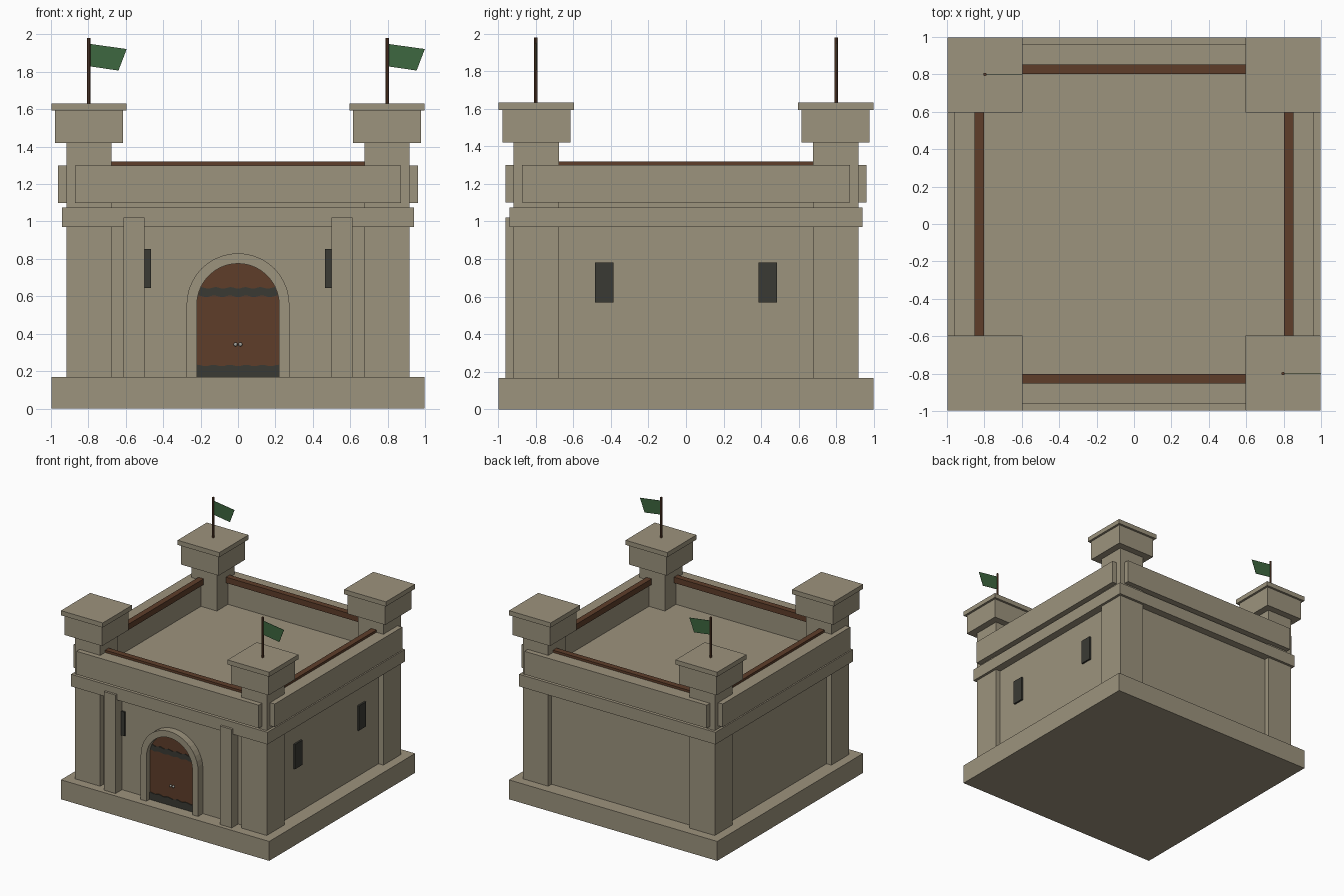
import bpy, bmesh, math
from mathutils import Matrix

cube = bpy.data.objects.get("Cube")
if cube:
    bpy.data.objects.remove(cube, do_unlink=True)


def material(name, rgb):
    m = bpy.data.materials.new(name)
    m.use_nodes = True
    m.diffuse_color = (*rgb, 1)
    m.node_tree.nodes["Principled BSDF"].inputs["Base Color"].default_value = (*rgb, 1)
    return m


STONE = material("stone", (0.335, 0.293, 0.206))
WOOD = material("brown wood", (0.112, 0.048, 0.023))
IRON = material("dark iron", (0.042, 0.042, 0.034))
CLOTH = material("green cloth", (0.048, 0.135, 0.05))
METAL = material("pale metal", (0.4, 0.39, 0.35))


def finish(name, bm, mat):
    bmesh.ops.recalc_face_normals(bm, faces=bm.faces)
    me = bpy.data.meshes.new(name)
    bm.to_mesh(me)
    bm.free()
    me.materials.append(mat)
    ob = bpy.data.objects.new(name, me)
    bpy.context.collection.objects.link(ob)
    return ob


def box(name, x, y, z, mat=STONE, turn=0):
    """Box from (min, max) ranges, turned about the z axis by quarter turns."""
    bm = bmesh.new()
    bmesh.ops.create_cube(bm, size=1)
    for v in bm.verts:
        for i, (lo, hi) in enumerate((x, y, z)):
            v.co[i] = lo if v.co[i] < 0 else hi
    bm.transform(Matrix.Rotation(turn * math.pi / 2, 4, 'Z'))
    return finish(name, bm, mat)


def panel(name, points, y, depth, mat):
    """Outline in the x-z plane, extruded from y towards the back."""
    bm = bmesh.new()
    face = bm.faces.new([bm.verts.new((px, y, pz)) for px, pz in points])
    if depth:
        new = bmesh.ops.extrude_face_region(bm, geom=[face])["geom"]
        for v in new:
            if isinstance(v, bmesh.types.BMVert):
                v.co.y += depth
    return finish(name, bm, mat)


def square(name, cx, cy, half, z):
    return box(name, (cx - half, cx + half), (cy - half, cy + half), z)


# Base, main block and the ledge that carries the roof floor
WALL, FLOOR, C = 0.872, 0.168, 0.797
square("base", 0, 0, 0.997, (0, FLOOR))
square("main_block", 0, 0, WALL, (FLOOR, 1.0))
square("ledge", 0, 0, 0.94, (0.97, 1.075))

# Corner towers with stepped caps
for sx in (-1, 1):
    for sy in (-1, 1):
        side = ("front" if sy < 0 else "back") + ("_left" if sx > 0 else "_right")
        square(side + "_tower", sx * C, sy * C, 0.121, (FLOOR, 1.43))
        square(side + "_tower_head", sx * C, sy * C, 0.181, (1.42, 1.6))
        square(side + "_tower_cap", sx * C, sy * C, 0.2, (1.592, 1.632))

# Parapets, their set-back footings and wooden rails
for turn, side in enumerate(("front", "left", "back", "right")):
    box(side + "_parapet", (-0.872, 0.872), (-0.962, -0.828), (1.1, 1.3), STONE, turn)
    box(side + "_parapet_footing", (-0.8, 0.8), (-WALL, -0.828), (1.06, 1.11), STONE, turn)
    box(side + "_rail", (-0.68, 0.68), (-0.852, -0.802), (1.27, 1.32), WOOD, turn)

# Front pilasters and narrow windows
for s, side in ((-1, "right"), (1, "left")):
    box(side + "_pilaster", sorted((s * 0.612, s * 0.5)), (-0.96, -0.8), (FLOOR, 1.02))
    box(side + "_front_window", sorted((s * 0.565, s * 0.465)), (-WALL - 0.015, -0.85),
        (0.645, 0.853), IRON)

# Windows of the right-hand wall
for s, side in ((-1, "front"), (1, "rear")):
    box(side + "_side_window", (0.85, WALL + 0.015), sorted((s * 0.385, s * 0.485)),
        (0.568, 0.782), IRON)


# Arched doorway
SPRING, INNER, OUTER = 0.555, 0.22, 0.275


def arch(r, n=20):
    arc = [(r * math.cos(math.pi * i / n), SPRING + r * math.sin(math.pi * i / n))
           for i in range(n + 1)]
    return [(r, FLOOR)] + arc + [(-r, FLOOR)]


panel("door_frame", arch(OUTER) + arch(INNER)[::-1], -0.937, 0.09, STONE)
panel("door", arch(INNER), -0.89, 0.03, WOOD)


def half_width(z):
    return INNER if z < SPRING else math.sqrt(INNER ** 2 - (z - SPRING) ** 2)


def wavy_edge(z, n=40):
    w = half_width(z) - 0.002
    return [(w * (2 * i / n - 1), z + 0.004 * math.cos(i * math.pi / 4)) for i in range(n + 1)]


# Iron bands and handles
panel("upper_door_band", wavy_edge(0.6) + wavy_edge(0.645)[::-1], -0.896, 0.008, IRON)
panel("lower_door_band", [(-INNER, FLOOR), (INNER, FLOOR)] + wavy_edge(0.23)[::-1],
      -0.896, 0.008, IRON)
for s, side in ((-1, "right"), (1, "left")):
    bm = bmesh.new()
    bmesh.ops.create_uvsphere(bm, u_segments=10, v_segments=6, radius=0.011,
                              matrix=Matrix.Translation((s * 0.013, -0.902, 0.343)))
    finish(side + "_door_knob", bm, METAL)

# Flags on two opposite towers
for s, side in ((-1, "back"), (1, "front")):
    x, y = s * 0.797, -s * 0.8
    bm = bmesh.new()
    bmesh.ops.create_cone(bm, cap_ends=True, segments=8, radius1=0.009, radius2=0.009,
                          depth=0.36, matrix=Matrix.Translation((x, y, 1.8)))
    finish(side + "_flag_pole", bm, WOOD)
    cloth = [(0, 1.83), (0.158, 1.807), (0.202, 1.922), (0, 1.95)]
    panel(side + "_flag", [(x + dx, z) for dx, z in cloth], y, 0.003, CLOTH)
